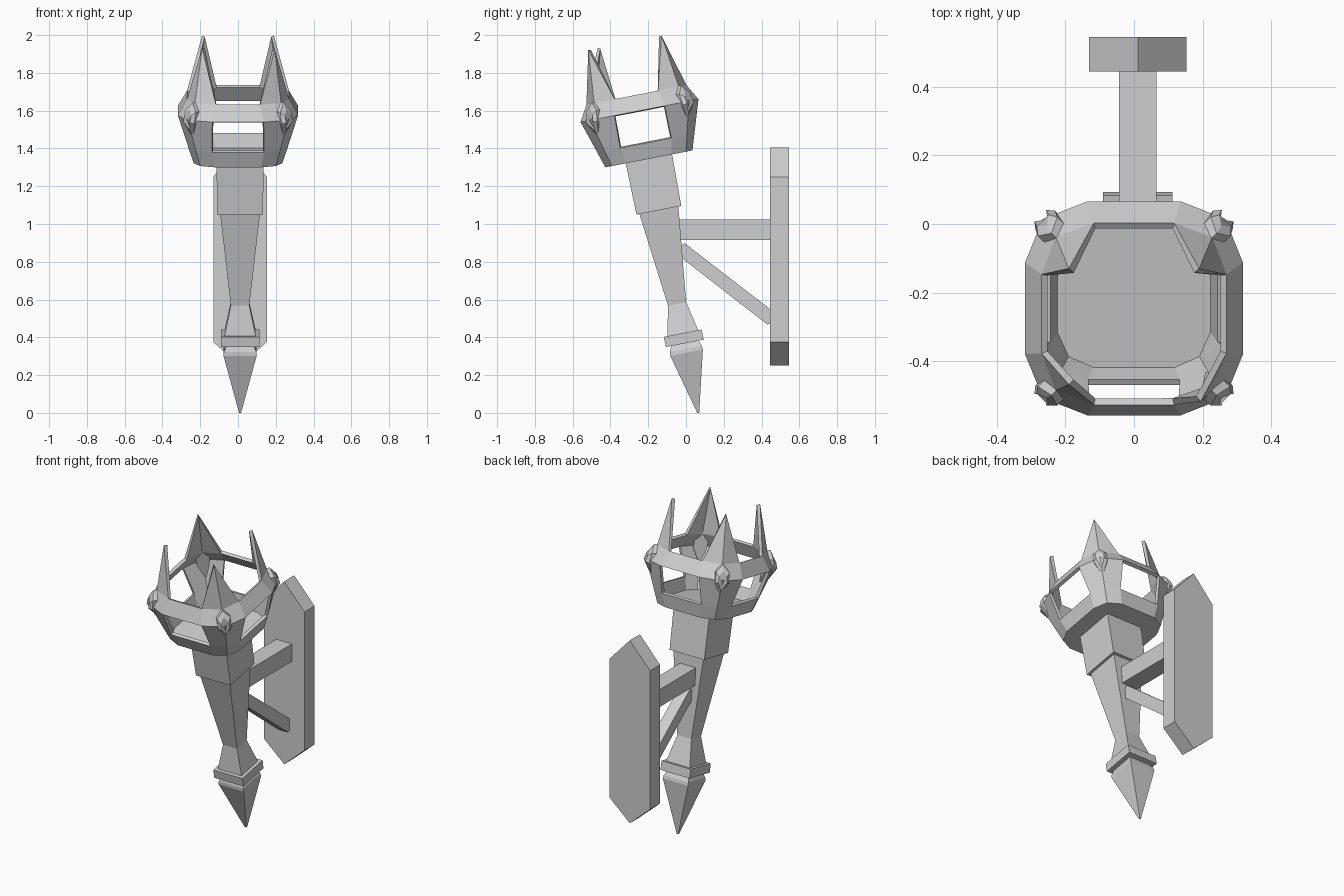
import bpy, bmesh, math
from mathutils import Matrix, Vector

cube = bpy.data.objects.get("Cube")
if cube:
    bpy.data.objects.remove(cube, do_unlink=True)

grey = bpy.data.materials.new("light_grey")
grey.use_nodes = True
grey.diffuse_color = (0.62, 0.62, 0.62, 1)
grey.node_tree.nodes["Principled BSDF"].inputs["Base Color"].default_value = (0.62, 0.62, 0.62, 1)

# The torch leans forward from its lower tip
LEAN = Matrix.Translation((0, 0.065, 0)) @ Matrix.Rotation(math.radians(11), 4, 'X')
MID = 0.011  # sideways centre of the shaft and the wall bracket


def finish(name, bm, matrix=None):
    bmesh.ops.recalc_face_normals(bm, faces=bm.faces)
    if matrix:
        bm.transform(matrix)
    mesh = bpy.data.meshes.new(name)
    bm.to_mesh(mesh)
    bm.free()
    mesh.materials.append(grey)
    obj = bpy.data.objects.new(name, mesh)
    bpy.context.collection.objects.link(obj)
    return obj


def loft(name, rings, matrix=None):
    """Join rings of points into a closed solid."""
    bm = bmesh.new()
    loops = [[bm.verts.new(p) for p in ring] for ring in rings]
    n = len(loops[0])
    for a, b in zip(loops, loops[1:]):
        for i in range(n):
            j = (i + 1) % n
            bm.faces.new((a[i], a[j], b[j], b[i]))
    bm.faces.new(loops[0])
    bm.faces.new(loops[-1])
    return finish(name, bm, matrix)


def square_part(name, profile):
    """Square-section solid along the torch axis: (height, half width)."""
    rings = [[(MID + sx * w, sy * w, h) for sx, sy in ((-1, -1), (1, -1), (1, 1), (-1, 1))]
             for h, w in profile]
    return loft(name, rings, LEAN)


# Shaft parts
square_part("spear_tip", [(0.0, 0.005), (0.325, 0.088), (0.345, 0.086), (0.385, 0.068)])
square_part("collar", [(0.375, 0.102), (0.43, 0.102)])
square_part("shaft", [(0.42, 0.085), (0.588, 0.049), (1.11, 0.107)])
square_part("neck", [(1.093, 0.121), (1.38, 0.125)])


# Crown basket: rounded-square rings with open sides and corner spikes
def basket_ring(h, side, flat, corner):
    quarter = [Vector((side, -flat, h)), Vector((side, flat, h)), Vector((corner, corner, h))]
    return [Matrix.Rotation(k * math.pi / 2, 3, 'Z') @ p for k in range(4) for p in quarter]


bm = bmesh.new()
levels = [(1.37, 0.235, 0.122, 0.200), (1.455, 0.262, 0.138, 0.222),
          (1.63, 0.318, 0.136, 0.266), (1.715, 0.270, 0.117, 0.228)]
loops = [[bm.verts.new(p) for p in basket_ring(*lv)] for lv in levels]
bm.faces.new(loops[0])
for row, (a, b) in enumerate(zip(loops, loops[1:])):
    for i in range(12):
        if row == 1 and i % 3 == 0:
            continue  # open window
        j = (i + 1) % 12
        bm.faces.new((a[i], a[j], b[j], b[i]))
top = loops[-1]
for k, (px, py) in enumerate([(0.19, 0.19), (-0.19, 0.19), (-0.19, -0.155), (0.195, -0.205)]):
    peak = bm.verts.new((px, py, 1.998))
    a, b, c = (top[(3 * k + s) % 12] for s in (1, 2, 3))
    bm.faces.new((a, b, peak))
    bm.faces.new((b, c, peak))
basket = finish("crown_basket", bm, LEAN)
# Ensure the shell faces outward before thickening inward
if min(basket.data.polygons, key=lambda p: p.center.z).normal.z > 0:
    basket.data.flip_normals()
shell = basket.modifiers.new("wall_thickness", 'SOLIDIFY')
shell.thickness = 0.02
shell.offset = -1

# Pointed studs on the basket corners
outline = [(0, 0.09), (0.04, 0.045), (0.04, -0.015), (0, -0.1), (-0.04, -0.015), (-0.04, 0.045)]
for k, name in enumerate(("back_left", "back_right", "front_right", "front_left")):
    rings = [[(rad - 0.35 * abs(dh), t * s, 1.63 + dh * s) for t, dh in outline]
             for rad, s in ((0.33, 1), (0.372, 1), (0.392, 0.6))]
    loft(name + "_stud", rings, LEAN @ Matrix.Rotation(math.radians(45 + 90 * k), 4, 'Z'))

# Wall plate with pointed ends
plate = [(-0.142, 0.375), (0, 0.25), (0.142, 0.375), (0.142, 1.25), (0, 1.405), (-0.142, 1.25)]
loft("wall_plate", [[(MID + x, y, z) for x, z in plate] for y in (0.445, 0.545)])


# Bracket bars, extruded sideways from their side outlines
def bar(name, side, half):
    loft(name, [[(MID + sx * half, y, z) for y, z in side] for sx in (-1, 1)])


bar("support_arm", [(-0.06, 0.915), (0.45, 0.915), (0.45, 1.025), (-0.06, 1.025)], 0.055)
bar("diagonal_brace", [(-0.03, 0.826), (0.43, 0.468), (0.45, 0.475), (0.45, 0.546),
                       (-0.01, 0.9), (-0.03, 0.88)], 0.036)
